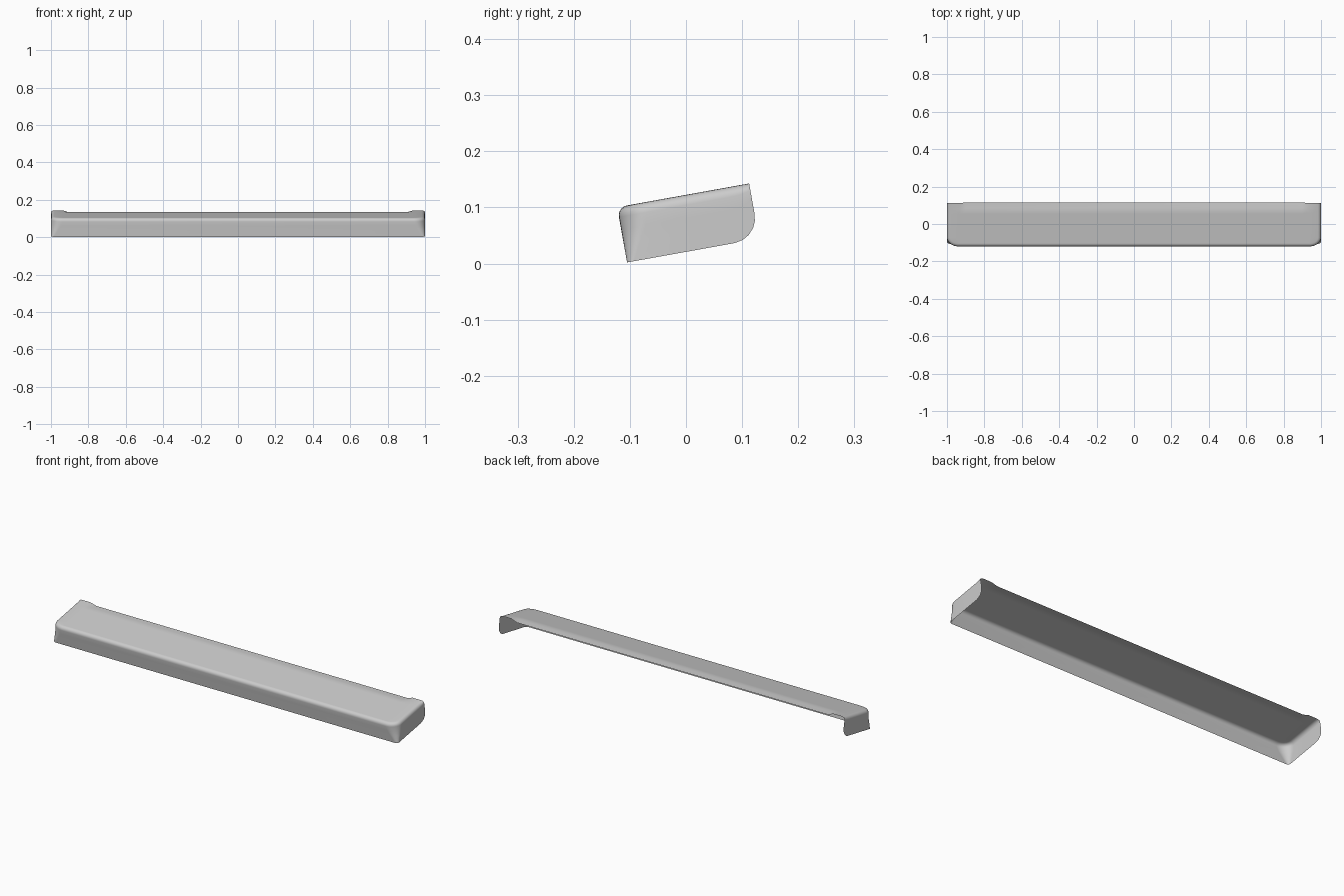
import bpy, bmesh, math
from mathutils import Vector

if "Cube" in bpy.data.objects:
    bpy.data.objects.remove(bpy.data.objects["Cube"])

TILT = math.radians(10.2)
DEPTH, HEIGHT, EDGE = 0.239, 0.1, 0.018   # cover depth, height, top edge radius

def place(x, u, v):
    """Tilted cover coordinates (u back, v up) to world."""
    c, s = math.cos(TILT), math.sin(TILT)
    return Vector((x, -0.105 + u * c - v * s, 0.002 + u * s + v * c))

def low(u):
    """Rounded lower rear corner of the end caps."""
    t = min(1, max(0, (u - 0.194) / 0.045))
    return 0.045 * (1 - math.sqrt(1 - t * t))

def half_outline(d, v):
    """Half of the U-shaped outline: cap from rear, then front corner."""
    k = 0.25 + 0.75 * min(1, v / 0.07)         # corner is sharper at the bottom
    rx, ry = 0.06 * k, 0.05 * k
    pts = [(1 - d, u) for u in (DEPTH, 0.237, 0.232, 0.222, 0.21, 0.195, 0.18, 0.12)]
    for i in range(9):
        a = math.pi / 2 * i / 8
        pts.append((1 - rx + (rx - d) * math.cos(a), ry - (ry - d) * math.sin(a)))
    return [(x, u, low(u) + (HEIGHT - low(u)) * v / HEIGHT) for x, u in pts]

# levels going up the walls, then over the rounded top edge
levels = [(0, 0), (0, 0.015), (0, 0.035), (0, 0.06), (0, HEIGHT - EDGE)]
for i in range(1, 6):
    a = math.pi / 2 * i / 5
    levels.append((EDGE * (1 - math.cos(a)), HEIGHT - EDGE + EDGE * math.sin(a)))

bm = bmesh.new()
rings = []
for d, v in levels:
    half = half_outline(d, v)
    full = half + [(-x, u, w) for x, u, w in reversed(half)]
    rings.append([bm.verts.new(place(*p)) for p in full])

# end caps, front corners and front wall
for a, b in zip(rings, rings[1:]):
    for i in range(len(a) - 1):
        bm.faces.new((a[i], a[i + 1], b[i + 1], b[i]))

# top panel, with the rear strip bent down between the raised ends
top = half_outline(*levels[-1])
n = len(top)
rows = []
for i, (x, u, v) in enumerate(top):
    drop = 0.011 * max(0, u - 0.195) / (DEPTH - 0.195)
    inner = [(0.935, 0), (0.9, drop), (-0.9, drop), (-0.935, 0)]
    mid = [bm.verts.new(place(cx, u, HEIGHT - dz)) for cx, dz in inner]
    rows.append([rings[-1][i]] + mid + [rings[-1][2 * n - 1 - i]])
top_face = None
for a, b in zip(rows, rows[1:]):
    for j in range(5):
        top_face = bm.faces.new((a[j], a[j + 1], b[j + 1], b[j]))

bmesh.ops.recalc_face_normals(bm, faces=bm.faces[:])
if top_face.normal.z < 0:
    bmesh.ops.reverse_faces(bm, faces=bm.faces[:])
for f in bm.faces:
    f.smooth = True

mesh = bpy.data.meshes.new("cover_shell")
bm.to_mesh(mesh)
bm.free()
cover = bpy.data.objects.new("cover_shell", mesh)
bpy.context.collection.objects.link(cover)

grey = bpy.data.materials.new("light grey")
grey.diffuse_color = (0.6, 0.6, 0.6, 1)
grey.use_nodes = True
grey.node_tree.nodes["Principled BSDF"].inputs["Base Color"].default_value = grey.diffuse_color
mesh.materials.append(grey)
